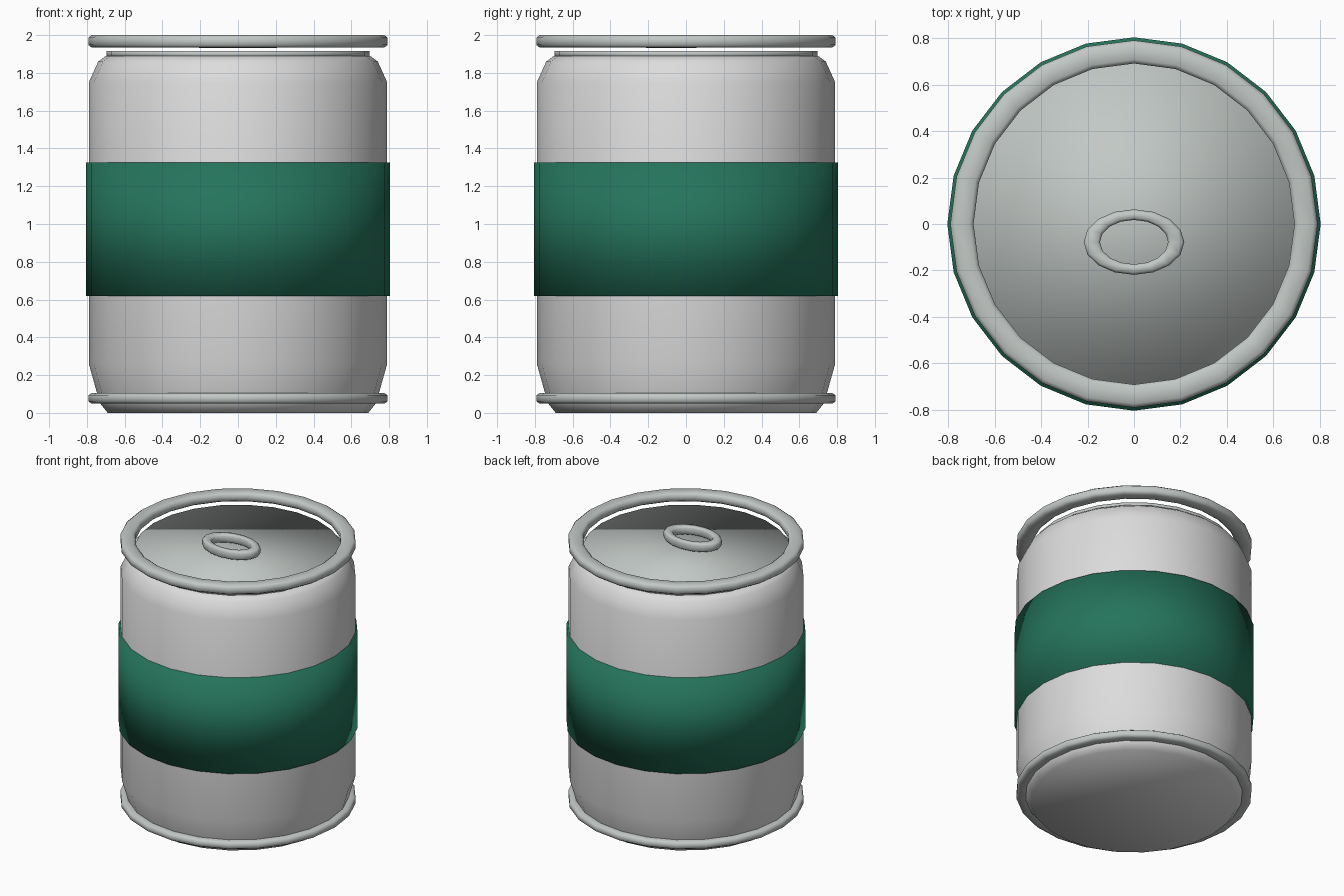
import bpy, bmesh
from math import cos, sin, pi

cube = bpy.data.objects.get("Cube")
if cube:
    bpy.data.objects.remove(cube, do_unlink=True)


def material(name, rgb):
    mat = bpy.data.materials.new(name)
    mat.use_nodes = True
    mat.diffuse_color = (*rgb, 1)
    mat.node_tree.nodes["Principled BSDF"].inputs["Base Color"].default_value = (*rgb, 1)
    return mat


def lathe(name, profile, mat, sides=24, closed=False):
    """Revolve (radius, height) points; open profiles are capped at both ends."""
    bm = bmesh.new()
    rings = [[bm.verts.new((r * cos(2 * pi * i / sides), r * sin(2 * pi * i / sides), z))
              for i in range(sides)] for r, z in profile]
    pairs = list(zip(rings, rings[1:]))
    if closed:
        pairs.append((rings[-1], rings[0]))
    else:
        bm.faces.new(rings[0][::-1])
        bm.faces.new(rings[-1])
    for low, high in pairs:
        for i in range(sides):
            j = (i + 1) % sides
            bm.faces.new((low[i], low[j], high[j], high[i]))
    bmesh.ops.recalc_face_normals(bm, faces=bm.faces)
    for face in bm.faces:
        face.smooth = True
    mesh = bpy.data.meshes.new(name)
    bm.to_mesh(mesh)
    bm.free()
    mesh.materials.append(mat)
    obj = bpy.data.objects.new(name, mesh)
    bpy.context.collection.objects.link(obj)
    return obj


def tube(radius, z, w, h):
    """Rounded rectangular cross-section for a ring."""
    corner = [(w, 0.6 * h), (0.65 * w, h)]
    right = [(a, -b) for a, b in corner[::-1]] + corner
    left = [(-a, -b) for a, b in right]
    return [(radius + a, z + b) for a, b in right + left]


white = material("can white", (0.72, 0.72, 0.72))
metal = material("rim metal", (0.54, 0.58, 0.56))
green = material("label green", (0.018, 0.175, 0.105))

# Can body with tapered shoulders and foot
lathe("can_body", [(0.69, 0), (0.73, 0.05), (0.745, 0.1), (0.79, 0.26), (0.79, 1.75),
                   (0.74, 1.86), (0.70, 1.89)], white)
# Label band
lathe("label_band", [(0.805, 0.62), (0.805, 1.325)], green)
# Lid and the two rims
lathe("lid", [(0.695, 1.885), (0.695, 1.915)], metal)
lathe("top_rim", tube(0.742, 1.967, 0.05, 0.033), metal, closed=True)
lathe("bottom_rim", tube(0.742, 0.077, 0.05, 0.028), metal, closed=True)
# Oval pull tab
tab = lathe("pull_tab", tube(0.182, 0, 0.035, 0.03), metal, sides=16, closed=True)
tab.scale.y = 0.65
tab.location = (0, -0.078, 1.962)
